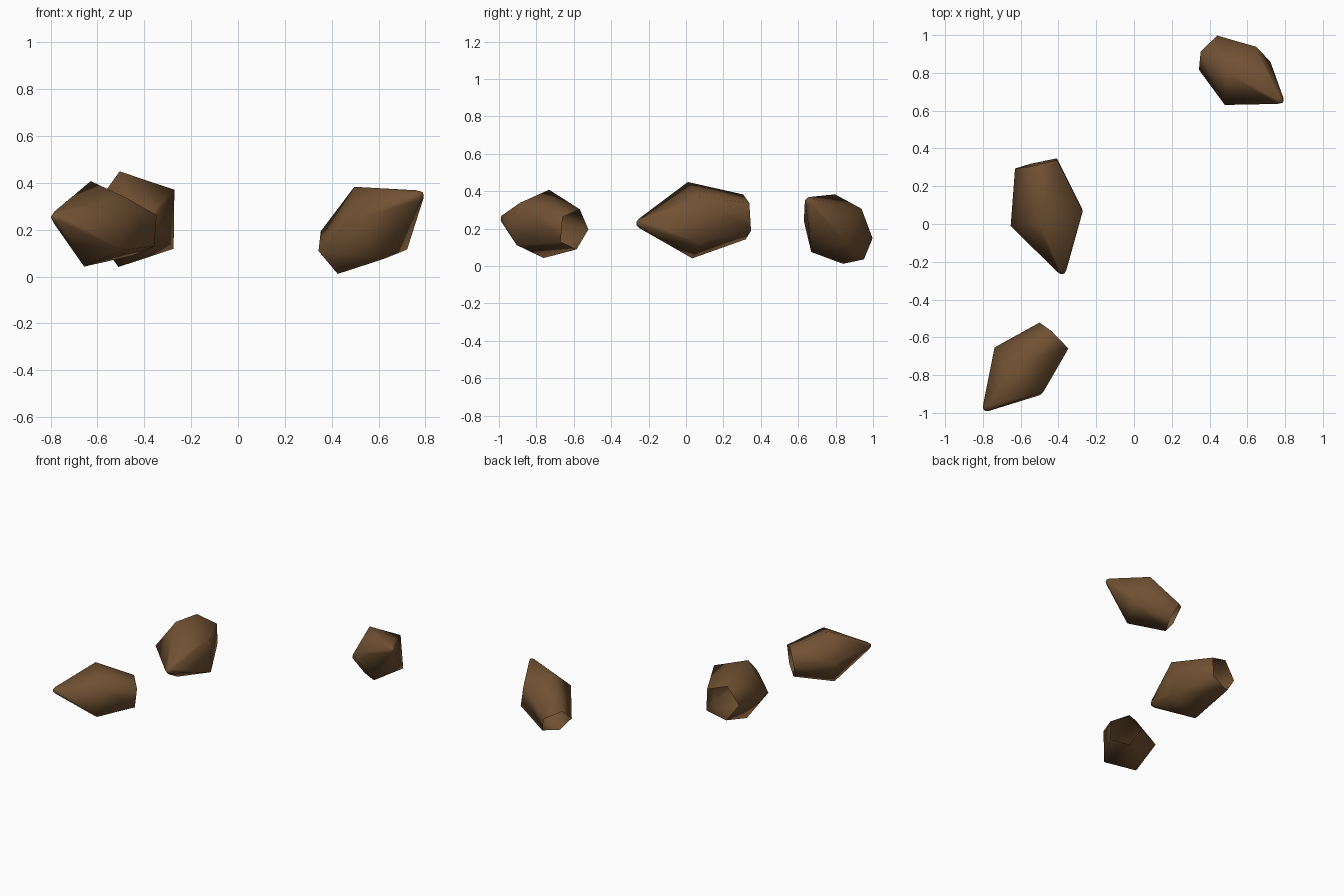
import bpy
import math
from mathutils import Vector

if "Cube" in bpy.data.objects:
    bpy.data.objects.remove(bpy.data.objects["Cube"])

brown = bpy.data.materials.new("bark_brown")
brown.diffuse_color = (0.165, 0.083, 0.033, 1)
brown.use_nodes = True
brown.node_tree.nodes["Principled BSDF"].inputs["Base Color"].default_value = brown.diffuse_color

# Pod profile in units of the widest radius: (distance along axis, radius)
PROFILE = [(-1.43, 0.05), (-1.35, 0.13), (0.0, 1.0), (1.36, 0.588)]
SIDES = 5


def pod(name, centre, axis, first_corner, radius):
    """Five-sided pod with a blunt tip and an open, hollow wide end."""
    d = Vector(axis).normalized()
    u = Vector(first_corner)
    u = (u - d * u.dot(d)).normalized()
    v = d.cross(u)
    c = Vector(centre)
    verts, faces = [], []
    for dist, r in PROFILE:
        for i in range(SIDES):
            a = 2 * math.pi * i / SIDES
            verts.append(c + radius * (d * dist + r * (u * math.cos(a) + v * math.sin(a))))
    for k in range(len(PROFILE) - 1):
        for i in range(SIDES):
            j = (i + 1) % SIDES
            a, b = k * SIDES, (k + 1) * SIDES
            faces.append((a + i, a + j, b + j, b + i))
    faces.append(tuple(reversed(range(SIDES))))  # blunt tip
    me = bpy.data.meshes.new(name)
    me.from_pydata(verts, [], faces)
    me.materials.append(brown)
    me.polygons.foreach_set("use_smooth", [True] * len(me.polygons))
    me.update()
    ob = bpy.data.objects.new(name, me)
    bpy.context.collection.objects.link(ob)
    return ob


pod("front_pod", (-0.60, -0.788, 0.225), (0.69, 0.71, -0.11), (-0.71, 0.69, 0), 0.193)
pod("middle_pod", (-0.443, 0.036, 0.245), (-0.217, 0.974, 0.06), (-0.97, -0.22, 0), 0.215)
pod("back_pod", (0.593, 0.779, 0.224), (-0.72, 0.49, -0.49), (-0.113, -0.149, 0.016), 0.187)
